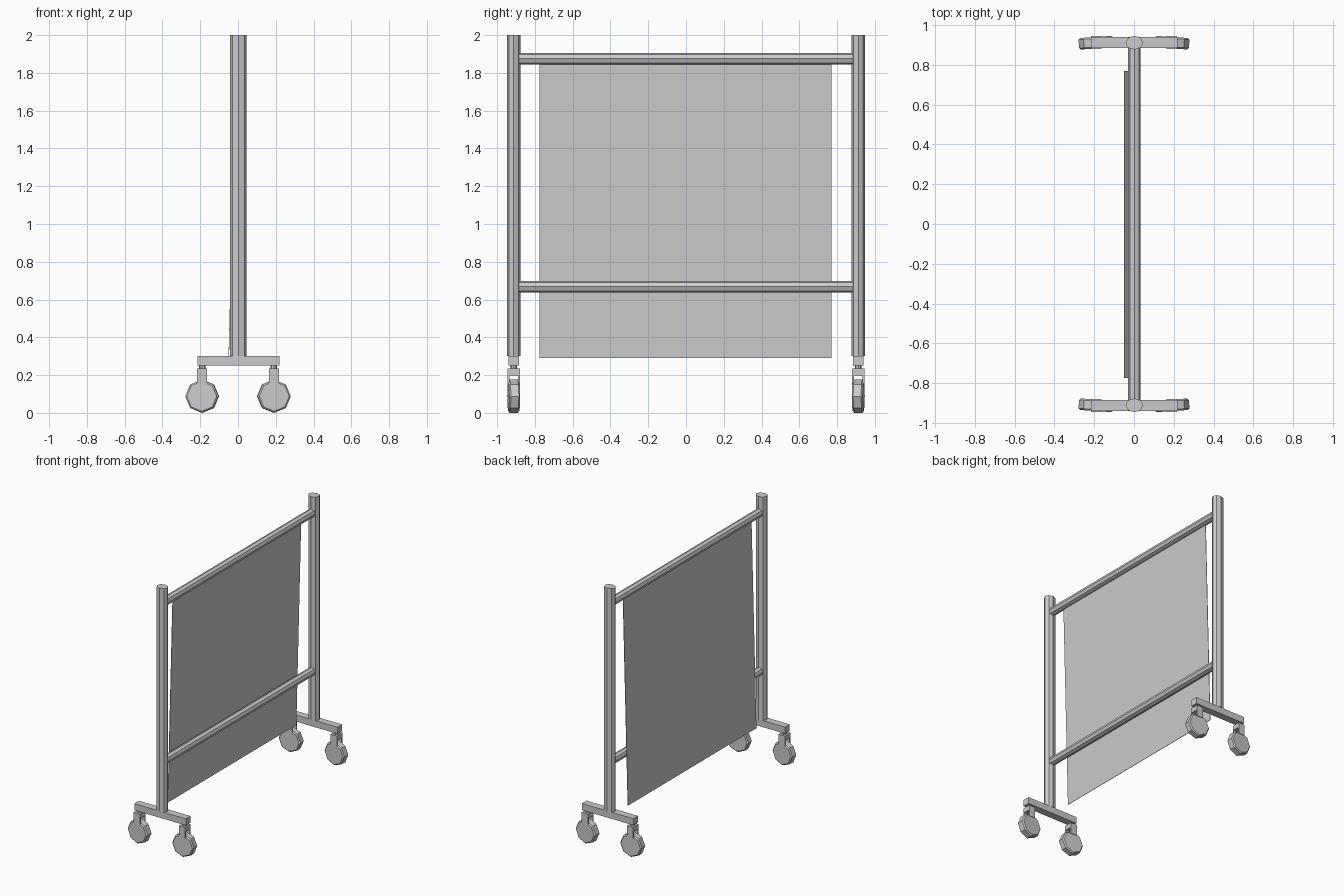
import bpy, bmesh
from math import radians
from mathutils import Matrix, Vector

if "Cube" in bpy.data.objects:
    bpy.data.objects.remove(bpy.data.objects["Cube"])


def make(name, bm):
    bmesh.ops.recalc_face_normals(bm, faces=bm.faces)
    mesh = bpy.data.meshes.new(name)
    bm.to_mesh(mesh)
    bm.free()
    ob = bpy.data.objects.new(name, mesh)
    bpy.context.collection.objects.link(ob)
    return ob


def box(name, center, size):
    bm = bmesh.new()
    bmesh.ops.create_cube(bm, size=1, matrix=Matrix.Translation(center) @ Matrix.Diagonal((*size, 1)))
    return make(name, bm)


def tube(name, center, radii, depth, axis='Z', turn=0, bevel=0):
    """Eight-sided prism; a corner lies on each cross axis when turn is 0."""
    bm = bmesh.new()
    bmesh.ops.create_cone(bm, cap_ends=True, segments=8, radius1=1, radius2=1, depth=1)
    bmesh.ops.scale(bm, vec=(*radii, depth), verts=bm.verts)
    if bevel:
        rim = [e for e in bm.edges if abs(e.verts[0].co.z - e.verts[1].co.z) < 1e-5]
        bmesh.ops.bevel(bm, geom=rim, offset=bevel, segments=1, affect='EDGES')
    rot = Matrix.Rotation(radians(turn), 4, 'Z')
    if axis == 'Y':
        rot = rot @ Matrix.Rotation(radians(90), 4, 'X')
    bm.transform(Matrix.Translation(center) @ rot)
    return make(name, bm)


# Uprights, feet and casters on both sides
for side, s in (("near", -1), ("far", 1)):
    y = s * 0.912
    tube(f"post_{side}", (0.002, y, 1.15), (0.044, 0.035), 1.7)
    box(f"foot_{side}", (0.002, y, 0.275), (0.435, 0.056, 0.05))
    for end, d in (("left", -1), ("right", 1)):
        x = d * 0.19
        tag = f"{side}_{end}"
        tube(f"caster_stem_{tag}", (x, y, 0.245), (0.017, 0.017), 0.03)
        box(f"caster_fork_top_{tag}", (x, y, 0.217), (0.054, 0.056, 0.036))
        for k in (-1, 1):
            box(f"caster_prong_{tag}_{k}", (x, y + k * 0.028, 0.193), (0.054, 0.009, 0.084))
        tube(f"wheel_{tag}", (x, y, 0.088), (0.088, 0.088), 0.058, 'Y', turn=-4 * d * s, bevel=0.008)

# Cross rails
for name, z in (("top_rail", 1.875), ("lower_rail", 0.668)):
    tube(name, (0.002, 0, z), (0.031, 0.031), 1.77, 'Y')

# Leaning screen sheet hung from the top rail
bm = bmesh.new()
corners = [(-0.008, -0.775, 1.86), (-0.008, 0.77, 1.86), (-0.049, 0.77, 0.29), (-0.049, -0.775, 0.29)]
bm.faces.new([bm.verts.new(Vector(c)) for c in corners])
sheet = make("screen_sheet", bm)
thick = sheet.modifiers.new("thickness", 'SOLIDIFY')
thick.thickness = 0.003
thick.offset = 0
